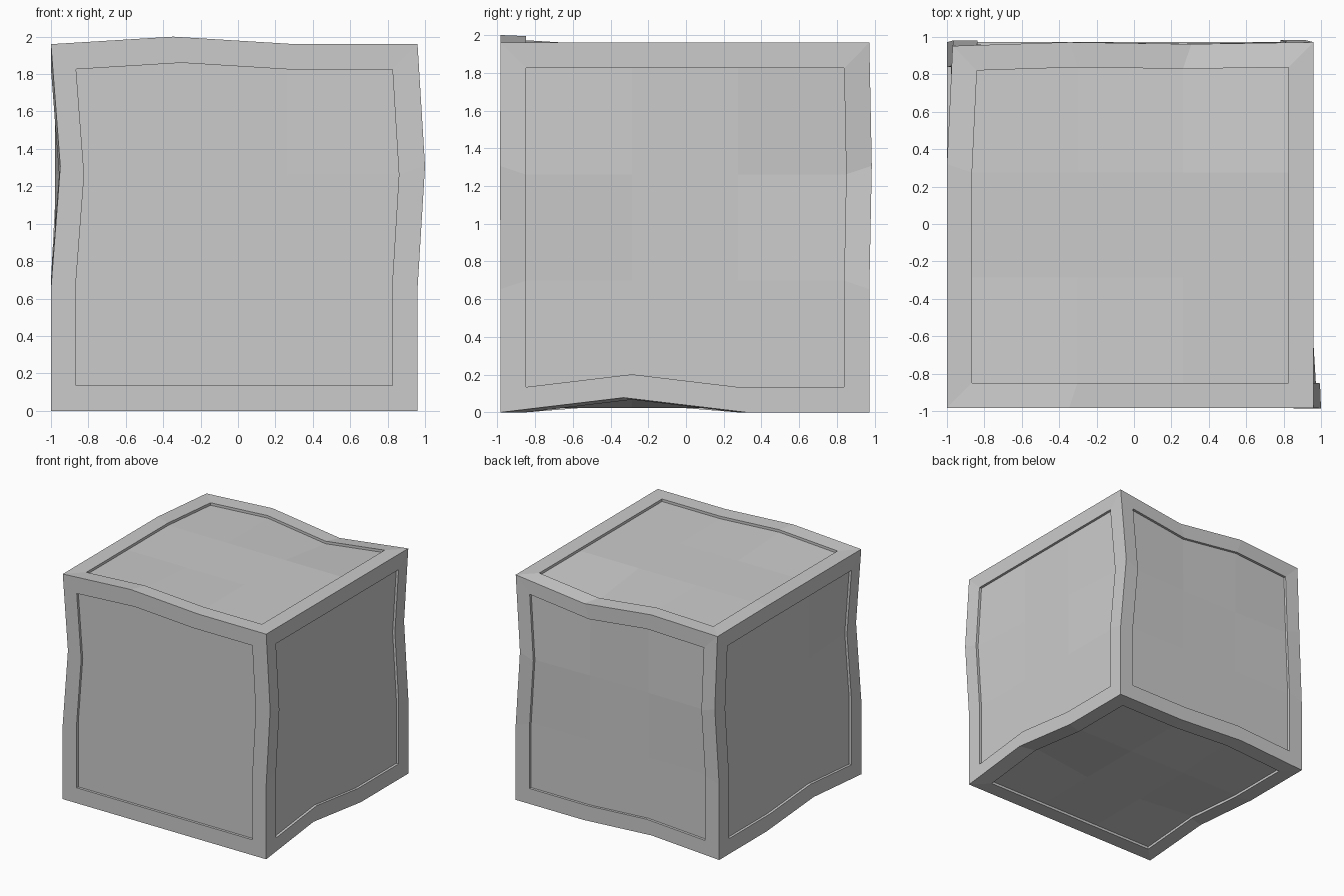
import bpy, bmesh
from mathutils import Vector

if "Cube" in bpy.data.objects:
    bpy.data.objects.remove(bpy.data.objects["Cube"])

LO = Vector((-1.0, -0.983, 0.0))
HI = Vector((0.96, 0.972, 1.96))
INSET = 0.863      # panel size relative to its side
DEPTH = 0.022      # panel recess

# Dents and bulges at the third points along the block's edges
SHIFTS = {
    (1, 0, 3): (0, 0, 0.04),          # front top
    (2, 3, 3): (0, -0.01, -0.08),     # back top
    (0, 3, 3): (0.03, -0.02, -0.03),  # back left top corner
    (3, 0, 2): (0.04, -0.003, 0),     # upright edges
    (3, 3, 2): (-0.05, 0.013, 0),
    (0, 0, 2): (0.05, 0, 0),
    (0, 3, 2): (0.035, 0.01, 0),
    (3, 1, 0): (0, 0, 0.078),         # bottom edges
    (0, 1, 0): (0, 0, 0.052),
    (1, 3, 0): (0, 0, 0.04),
}


def point(ijk):
    p = Vector([LO[a] + (HI[a] - LO[a]) * ijk[a] / 3 for a in range(3)])
    return p + Vector(SHIFTS.get(tuple(ijk), (0, 0, 0)))


bm = bmesh.new()
outer = {}


def outer_vert(ijk):
    if ijk not in outer:
        outer[ijk] = bm.verts.new(point(ijk))
    return outer[ijk]


def build_side(axis, end):
    u, v = [a for a in range(3) if a != axis]
    centre = (LO + HI) / 2
    centre[axis] = (LO, HI)[end][axis]
    recess = Vector((0, 0, 0))
    recess[axis] = -DEPTH if end else DEPTH

    def index(i, j):
        ijk = [0, 0, 0]
        ijk[axis], ijk[u], ijk[v] = 3 * end, i, j
        return tuple(ijk)

    # Border ring, walked round the side
    ring = ([(i, 0) for i in range(3)] + [(3, j) for j in range(3)]
            + [(3 - i, 3) for i in range(3)] + [(0, 3 - j) for j in range(3)])
    inner = {(i, j): centre + (point(index(i, j)) - centre) * INSET
             for i in range(4) for j in range(4)}
    lip = {c: bm.verts.new(inner[c]) for c in ring}
    panel = {c: bm.verts.new(p + recess) for c, p in inner.items()}
    for a, b in zip(ring, ring[1:] + ring[:1]):
        bm.faces.new((outer_vert(index(*a)), outer_vert(index(*b)), lip[b], lip[a]))
        bm.faces.new((lip[a], lip[b], panel[b], panel[a]))
    # Recessed panel
    for i in range(3):
        for j in range(3):
            bm.faces.new((panel[i, j], panel[i + 1, j],
                          panel[i + 1, j + 1], panel[i, j + 1]))


for axis in range(3):
    for end in (0, 1):
        build_side(axis, end)

bmesh.ops.recalc_face_normals(bm, faces=bm.faces)
mesh = bpy.data.meshes.new("panelled_block")
bm.to_mesh(mesh)
bm.free()
block = bpy.data.objects.new("panelled_block", mesh)
bpy.context.collection.objects.link(block)
